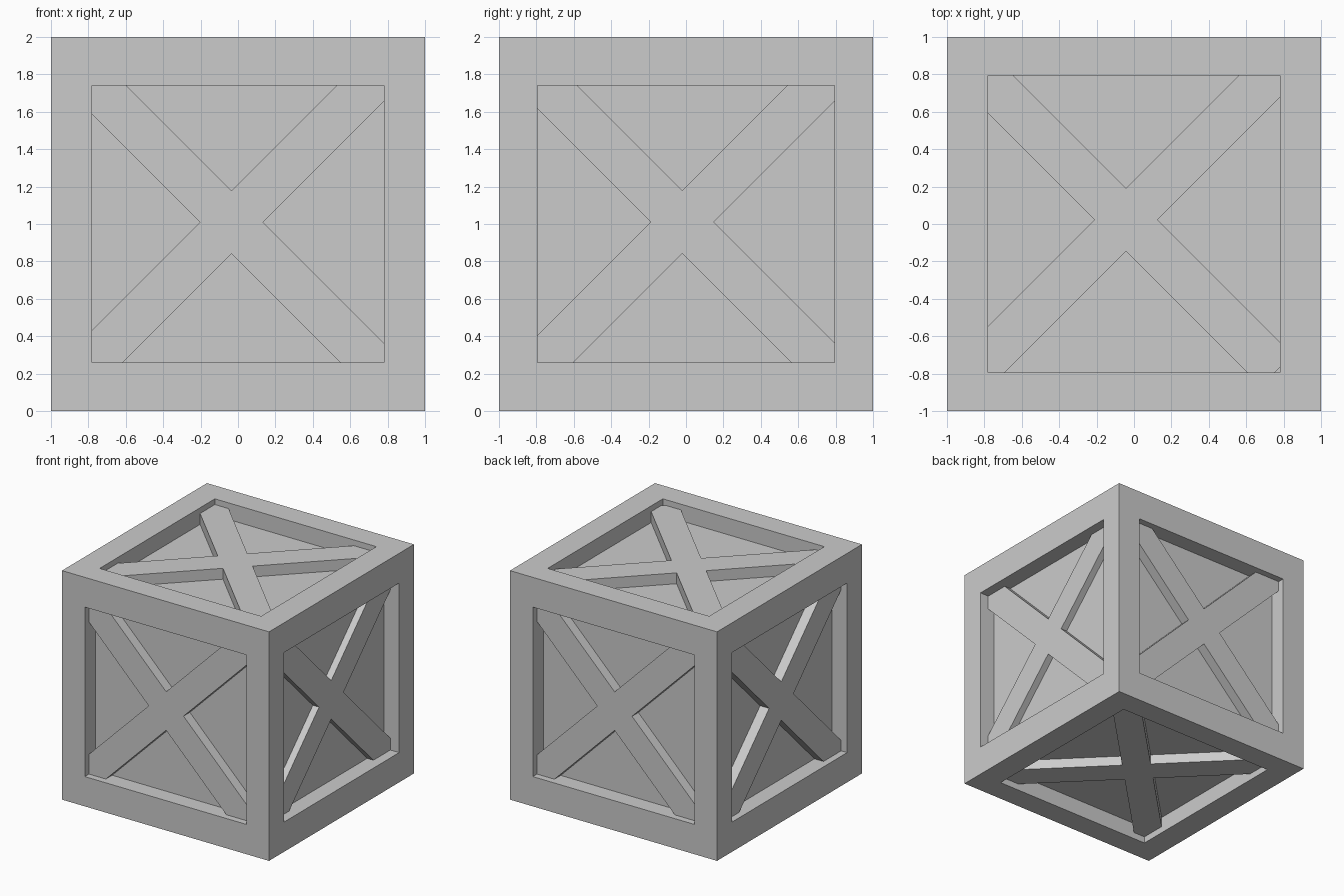
import bpy, bmesh
from math import cos, sin, pi
from mathutils import Vector

if "Cube" in bpy.data.objects:
    bpy.data.objects.remove(bpy.data.objects["Cube"])

PANEL = 0.145                              # panel depth below the frame face
OPEN = Vector((0.78, 0.795, 0.74))         # half sizes of the frame openings
CENTRE = Vector((0, 0, 1))
X, Y, Z = Vector((1, 0, 0)), Vector((0, 1, 0)), Vector((0, 0, 1))


def finish(bm, name):
    bmesh.ops.recalc_face_normals(bm, faces=bm.faces[:])
    mesh = bpy.data.meshes.new(name)
    bm.to_mesh(mesh)
    bm.free()
    obj = bpy.data.objects.new(name, mesh)
    obj.location = CENTRE
    bpy.context.collection.objects.link(obj)


# Crate body: cube with a raised frame around a sunken panel on every side
bm = bmesh.new()
bmesh.ops.create_cube(bm, size=2)
bm.normal_update()
for face in bm.faces[:]:
    n = face.normal.copy()
    rim = bmesh.ops.extrude_discrete_faces(bm, faces=[face])["faces"][0]
    for v in rim.verts:
        v.co = Vector([c if abs(n[i]) > 0.5 else (OPEN[i] if c > 0 else -OPEN[i])
                       for i, c in enumerate(v.co)])
    floor = bmesh.ops.extrude_discrete_faces(bm, faces=[rim])["faces"][0]
    for v in floor.verts:
        v.co -= n * PANEL
finish(bm, "crate_body")


# Cross brace: one plus-shaped board turned 45 degrees, ends buried in the frame
def cross_brace(name, u, v, cu, cv, depth, half_len=1.14, half_w=0.119):
    n = u.cross(v)
    bm = bmesh.new()
    ring = []
    for k in range(4):
        a = pi / 4 + k * pi / 2
        for p, q in ((half_len, -half_w), (half_len, half_w), (half_w, half_w)):
            pu = cu + p * cos(a) - q * sin(a)
            pv = cv + p * sin(a) + q * cos(a)
            ring.append(bm.verts.new(u * pu + v * pv + n * (1 - depth)))
    face = bm.faces.new(ring)
    back = bmesh.ops.extrude_face_region(bm, geom=[face], use_keep_orig=True)["geom"]
    for g in back:
        if isinstance(g, bmesh.types.BMVert):
            g.co -= n * (PANEL + 0.005 - depth)
    finish(bm, name)


cross_brace("front_brace", X, Z, -0.035, 0.01, 0.058)
cross_brace("back_brace", -X, Z, -0.03, 0.01, 0.058)
cross_brace("right_brace", Y, Z, -0.02, 0.01, 0.085)
cross_brace("left_brace", -Y, Z, -0.03, 0.01, 0.058)
cross_brace("top_brace", X, Y, -0.043, 0.022, 0.05)
cross_brace("bottom_brace", X, -Y, -0.04, 0.0, 0.058)
